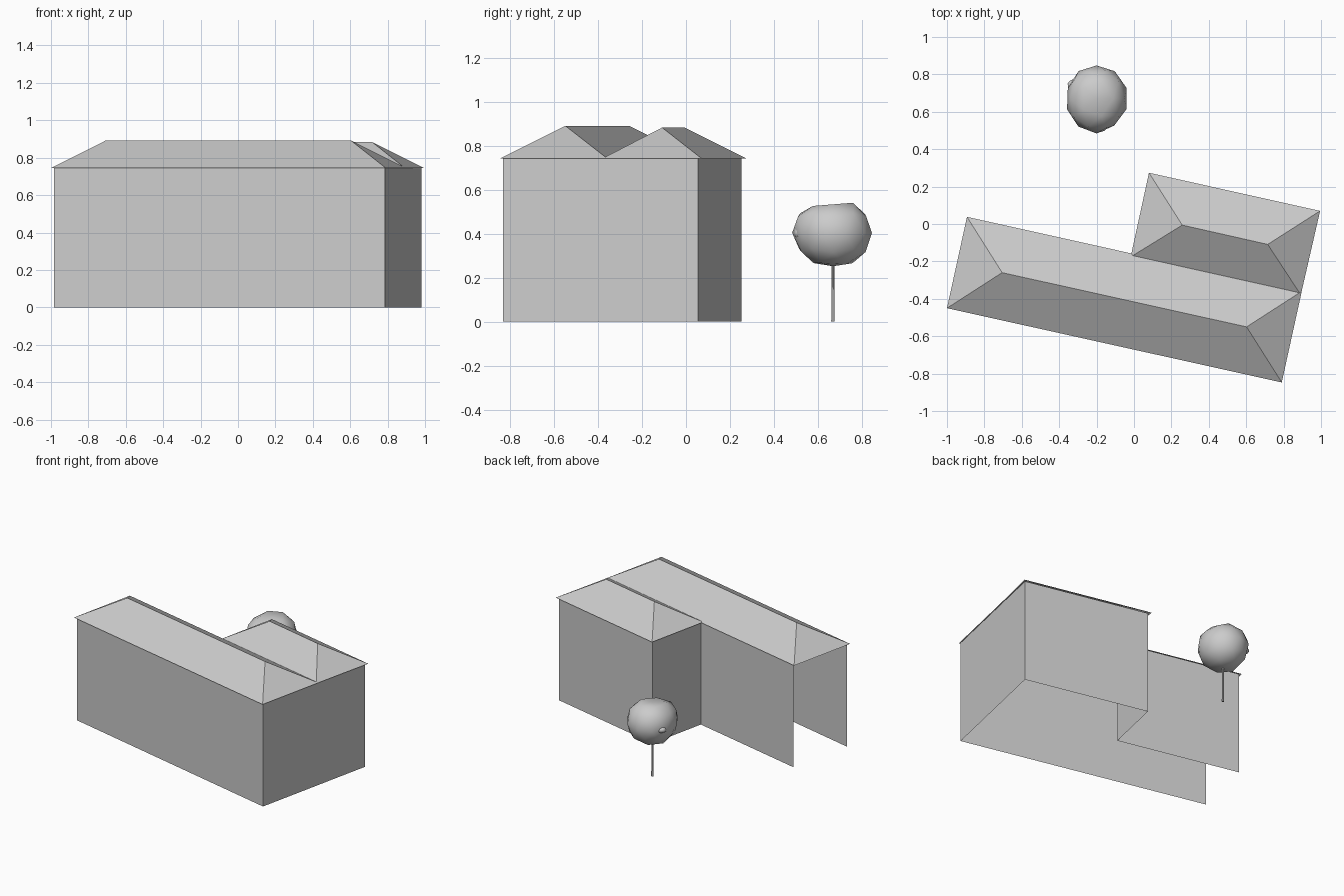
import bpy, bmesh, math, random
from mathutils import Vector

if "Cube" in bpy.data.objects:
    bpy.data.objects.remove(bpy.data.objects["Cube"])

random.seed(4)
EAVE = 0.745


def make_object(name, verts, faces):
    mesh = bpy.data.meshes.new(name)
    mesh.from_pydata(verts, [], faces)
    mesh.update()
    obj = bpy.data.objects.new(name, mesh)
    bpy.context.collection.objects.link(obj)
    return obj


def hip_roof(name, eaves, ridge, top):
    # eaves: front-left, front-right, back-right, back-left; ridge: left, right
    verts = [(x, y, EAVE) for x, y in eaves] + [(x, y, top) for x, y in ridge]
    return make_object(name, verts, [(0, 1, 5, 4), (1, 2, 5), (2, 3, 4, 5), (3, 0, 4)])


def wall_sheet(name, path, height):
    # thin wall following an open plan outline
    n = len(path)
    verts = [(x, y, z) for z in (0, height) for x, y in path]
    return make_object(name, verts, [(i, i + 1, n + i + 1, n + i) for i in range(n - 1)])


def blob(name, centre, radii, jitter, subdivisions):
    bpy.ops.mesh.primitive_ico_sphere_add(subdivisions=subdivisions, radius=1, location=centre)
    obj = bpy.context.object
    obj.name = name
    for v in obj.data.vertices:
        k = 1 + random.uniform(-jitter, jitter)
        v.co = Vector([c * r * k for c, r in zip(v.co, radii)])
    bpy.ops.object.shade_smooth()
    return obj


# Walls: the left gable end of the long block is open, and there is no floor
wall_sheet("walls", [(-0.985, -0.438), (0.785, -0.835), (0.98, 0.055),
                     (0.092, 0.252), (0.0, -0.17), (-0.88, 0.025)], EAVE)

# Two hipped roofs meeting in a valley
hip_roof("main_roof", [(-1.0, -0.45), (0.79, -0.847), (0.897, -0.36), (-0.893, 0.038)],
         [(-0.705, -0.26), (0.602, -0.55)], 0.893)
hip_roof("wing_roof", [(-0.018, -0.176), (0.892, -0.379), (0.995, 0.07), (0.08, 0.274)],
         [(0.258, -0.006), (0.715, -0.109)], 0.885)

# Tree trunk
bpy.ops.mesh.primitive_cone_add(vertices=6, radius1=0.008, radius2=0.006, depth=0.26,
                                location=(-0.2, 0.67, 0.13))
bpy.context.object.name = "tree_trunk"

# Tree crown with a few lumps, slightly flattened top and bottom
crown = blob("tree_crown", (-0.2, 0.67, 0.405), (0.165, 0.182, 0.165), 0.03, 2)
for v in crown.data.vertices:
    v.co.z = max(-0.152, min(0.13 + 0.08 * v.co.y, v.co.z))
blob("crown_lump_front", (-0.18, 0.53, 0.405), (0.04, 0.04, 0.035), 0.05, 2)
blob("crown_lump_side", (-0.32, 0.74, 0.40), (0.035, 0.035, 0.025), 0.05, 2)
